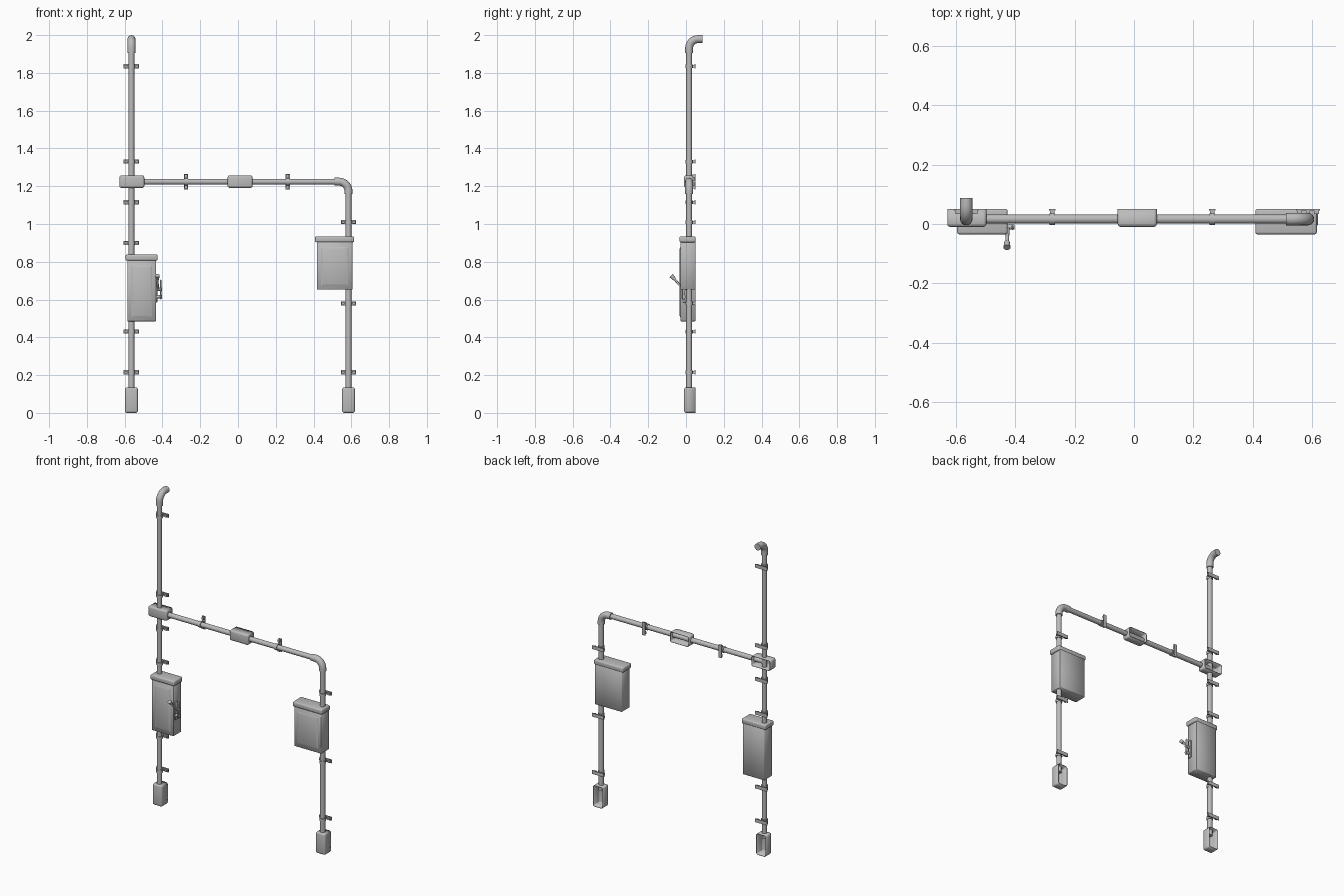
import bpy, bmesh, math
from mathutils import Vector, Matrix

if "Cube" in bpy.data.objects:
    bpy.data.objects.remove(bpy.data.objects["Cube"], do_unlink=True)

metal = bpy.data.materials.new("light grey metal")
metal.use_nodes = True
GREY = (0.5, 0.5, 0.5, 1)
metal.diffuse_color = GREY
metal.node_tree.nodes["Principled BSDF"].inputs["Base Color"].default_value = GREY

PIPE_Y, PIPE_R, BEND_R, WALL_Y = 0.0165, 0.0155, 0.021, 0.051
LEFT_X, RIGHT_X, CROSS_Z = -0.564, 0.585, 1.224


def finish(name, bm, angle=35):
    bmesh.ops.recalc_face_normals(bm, faces=bm.faces)
    mesh = bpy.data.meshes.new(name)
    bm.to_mesh(mesh)
    bm.free()
    obj = bpy.data.objects.new(name, mesh)
    bpy.context.collection.objects.link(obj)
    mesh.materials.append(metal)
    bpy.ops.object.select_all(action="DESELECT")
    obj.select_set(True)
    bpy.context.view_layer.objects.active = obj
    bpy.ops.object.shade_smooth_by_angle(angle=math.radians(angle))
    return obj


def add_box(bm, lo, hi):
    lo, hi = Vector(lo), Vector(hi)
    mat = Matrix.Translation((lo + hi) / 2) @ Matrix.Diagonal((*(hi - lo), 1))
    return bmesh.ops.create_cube(bm, size=1, matrix=mat)["verts"]


def add_rod(bm, a, b, r, r2=None, sides=16):
    a, b = Vector(a), Vector(b)
    turn = (b - a).to_track_quat("Z", "Y").to_matrix().to_4x4()
    bmesh.ops.create_cone(bm, cap_ends=True, segments=sides, radius1=r,
                          radius2=r if r2 is None else r2, depth=(b - a).length,
                          matrix=Matrix.Translation((a + b) / 2) @ turn)


def box(name, lo, hi, bevel=0.0, segments=2):
    bm = bmesh.new()
    add_box(bm, lo, hi)
    if bevel:
        bmesh.ops.bevel(bm, geom=bm.edges[:], offset=bevel, segments=segments,
                        profile=0.5, affect="EDGES")
    return finish(name, bm, 50)


def pipe(name, a, b):
    bm = bmesh.new()
    add_rod(bm, a, b, PIPE_R)
    finish(name, bm)


def elbow(name, start, corner, end, bend):
    """Wide sleeve that follows a quarter bend between two straight runs."""
    start, corner, end = Vector(start), Vector(corner), Vector(end)
    u, v = (start - corner).normalized(), (end - corner).normalized()
    centre = corner + (u + v) * bend
    path = [start]
    for i in range(9):
        t = math.pi / 2 * i / 8
        path.append(centre - v * bend * math.cos(t) - u * bend * math.sin(t))
    path.append(end)
    side = u.cross(v)
    bm = bmesh.new()
    rings = []
    for i, p in enumerate(path):
        d = (path[min(i + 1, len(path) - 1)] - path[max(i - 1, 0)]).normalized()
        if i <= 1:
            d = -u
        if i >= len(path) - 2:
            d = v
        n = side.cross(d)
        rings.append([bm.verts.new(p + BEND_R * (side * math.cos(a) + n * math.sin(a)))
                      for a in (math.tau * k / 16 for k in range(16))])
    for r, s in zip(rings, rings[1:]):
        for k in range(16):
            bm.faces.new((r[k], r[k - 1], s[k - 1], s[k]))
    bm.faces.new(rings[0])
    bm.faces.new(rings[-1])
    finish(name, bm)


def open_cover(name, x0, x1, z0, z1):
    """Rounded junction cover, hollow and open toward the wall."""
    bm = bmesh.new()
    add_box(bm, (x0, -0.010, z0), (x1, WALL_Y, z1))
    back = [f for f in bm.faces if f.calc_center_median().y > WALL_Y - 0.001]
    bmesh.ops.delete(bm, geom=back, context="FACES_ONLY")
    edges = [e for e in bm.edges if not e.is_boundary]
    bmesh.ops.bevel(bm, geom=edges, offset=0.011, segments=3, profile=0.5, affect="EDGES")
    obj = finish(name, bm, 50)
    shell = obj.modifiers.new("wall thickness", "SOLIDIFY")
    shell.thickness = 0.003
    shell.offset = -1


def clamp(name, x, z, horizontal=False):
    """Ring round the pipe, a short stem, and a foot plate on the wall."""
    bm = bmesh.new()
    add_rod(bm, (0, 0, -0.009), (0, 0, 0.009), PIPE_R + 0.004)
    add_box(bm, (-0.007, PIPE_R, -0.006), (0.007, WALL_Y - PIPE_Y, 0.006))
    foot = WALL_Y - PIPE_Y
    add_box(bm, (-0.041, foot - 0.006, -0.011), (0.041, foot, 0.011))
    for s in (-1, 1):
        add_box(bm, (s * 0.029 - 0.008, foot - 0.017, -0.007),
                (s * 0.029 + 0.008, foot - 0.005, 0.007))
    if horizontal:
        bmesh.ops.rotate(bm, verts=bm.verts, matrix=Matrix.Rotation(math.pi / 2, 3, "Y"))
    bmesh.ops.translate(bm, verts=bm.verts, vec=(x, PIPE_Y, z))
    finish(name, bm)


def cabinet(name, x0, x1, z0, z1):
    """Closed box with a raised, sloped-edge door panel and a rounded lid."""
    box(name + "_body", (x0, -0.029, z0), (x1, WALL_Y - 0.001, z1 - 0.01), 0.002, 1)
    bm = bmesh.new()
    verts = add_box(bm, (x0 + 0.02, -0.035, z0 + 0.018), (x1 - 0.02, -0.028, z1 - 0.055))
    mid = Vector(((x0 + x1) / 2, 0, (z0 + z1) / 2 - 0.018))
    for v in verts:
        if v.co.y < -0.03:
            v.co.x -= math.copysign(0.014, v.co.x - mid.x)
            v.co.z -= math.copysign(0.014, v.co.z - mid.z)
    finish(name + "_door_panel", bm)
    box(name + "_lid", (x0 - 0.009, -0.035, z1 - 0.032), (x1 + 0.009, WALL_Y, z1), 0.008, 3)


# Pipe runs and bends
pipe("tall_pipe", (LEFT_X, PIPE_Y, 0.1), (LEFT_X, PIPE_Y, 1.93))
pipe("short_pipe", (RIGHT_X, PIPE_Y, 0.1), (RIGHT_X, PIPE_Y, 1.17))
pipe("cross_pipe", (LEFT_X, PIPE_Y, CROSS_Z), (0.53, PIPE_Y, CROSS_Z))
elbow("top_spout", (LEFT_X, PIPE_Y, 1.905), (LEFT_X, PIPE_Y, 1.979),
      (LEFT_X, 0.087, 1.979), 0.048)
elbow("corner_elbow", (0.512, PIPE_Y, CROSS_Z), (RIGHT_X, PIPE_Y, CROSS_Z),
      (RIGHT_X, PIPE_Y, 1.158), 0.05)

# Hollow junction covers
open_cover("tall_pipe_foot_cover", LEFT_X - 0.034, LEFT_X + 0.034, 0, 0.135)
open_cover("short_pipe_foot_cover", RIGHT_X - 0.034, RIGHT_X + 0.034, 0, 0.135)
open_cover("tee_cover", -0.628, -0.496, 1.191, 1.257)
open_cover("middle_cover", -0.055, 0.077, 1.191, 1.257)

# Wall clamps
for z in (0.215, 0.43, 0.90, 1.115, 1.33, 1.835):
    clamp("tall_pipe_clamp", LEFT_X, z)
for z in (0.215, 0.58, 1.01):
    clamp("short_pipe_clamp", RIGHT_X, z)
for x in (-0.275, 0.263):
    clamp("cross_pipe_clamp", x, CROSS_Z, True)

# Cabinets
cabinet("switch_cabinet", -0.586, -0.434, 0.485, 0.838)
cabinet("meter_cabinet", 0.417, 0.606, 0.652, 0.935)

# Switch lever on the cabinet's side
box("lever_mount", (-0.436, -0.018, 0.585), (-0.427, 0.004, 0.70), 0.002, 1)
box("lever_guard", (-0.412, -0.020, 0.60), (-0.406, -0.004, 0.705), 0.002, 1)
bm = bmesh.new()
for z in (0.615, 0.655):
    add_rod(bm, (-0.432, -0.010, z), (-0.402, -0.010, z), 0.009, sides=12)
finish("lever_pivots", bm)
bm = bmesh.new()
add_rod(bm, (-0.424, -0.008, 0.65), (-0.427, -0.068, 0.715), 0.006, sides=12)
add_rod(bm, (-0.427, -0.060, 0.707), (-0.427, -0.079, 0.727), 0.009, 0.012, sides=12)
finish("lever_handle", bm)
